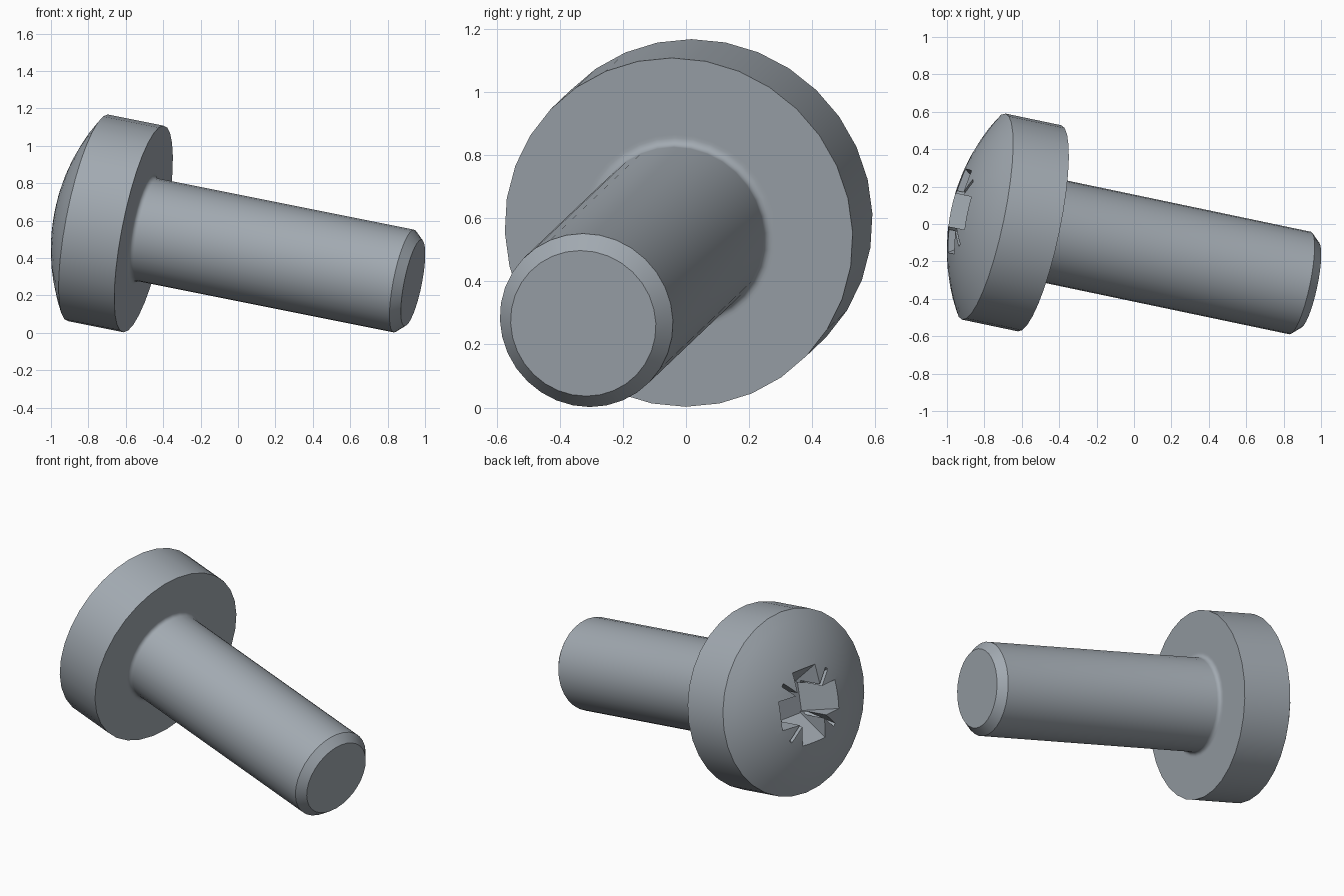
import bpy, bmesh, math
from mathutils import Matrix, Vector

cube = bpy.data.objects.get("Cube")
if cube:
    bpy.data.objects.remove(cube, do_unlink=True)

# Single steel colour
steel = bpy.data.materials.new("steel_grey")
steel.use_nodes = True
colour = (0.36, 0.40, 0.44, 1)
steel.diffuse_color = colour
steel.node_tree.nodes["Principled BSDF"].inputs["Base Color"].default_value = colour

# Main sizes, measured along the screw axis from the underside of the head
SIDES = 32
HEAD_R, RIM, DOME = 0.563, 0.31, 0.163
SHAFT_R, TIP_R, LENGTH, FILLET = 0.28, 0.235, 1.5, 0.025
APEX = RIM + DOME


def add_object(name, bm):
    bmesh.ops.recalc_face_normals(bm, faces=bm.faces)
    mesh = bpy.data.meshes.new(name)
    bm.to_mesh(mesh)
    bm.free()
    obj = bpy.data.objects.new(name, mesh)
    bpy.context.collection.objects.link(obj)
    mesh.materials.append(steel)
    return obj


def revolve(name, profile):
    """Spin (radius, height) points around the local z axis."""
    bm = bmesh.new()
    verts = [bm.verts.new((r, 0, z)) for r, z in profile]
    edges = [bm.edges.new(pair) for pair in zip(verts, verts[1:])]
    bmesh.ops.spin(bm, geom=verts + edges, cent=(0, 0, 0), axis=(0, 0, 1),
                   angle=math.tau, steps=SIDES)
    bmesh.ops.remove_doubles(bm, verts=bm.verts, dist=1e-5)
    return add_object(name, bm)


def tapered_bar(name, width, top_half, low_half, depth, angle):
    """Bar through the axis whose ends slope inward with depth."""
    bm = bmesh.new()
    bmesh.ops.create_cube(bm, size=1)
    for v in bm.verts:
        half = top_half if v.co.z > 0 else low_half
        height = APEX + 0.02 if v.co.z > 0 else APEX - depth
        v.co = Vector((math.copysign(half, v.co.x), v.co.y * width, height))
    bm.transform(Matrix.Rotation(angle, 4, 'Z'))
    return add_object(name, bm)


# Screw outline: domed head, rim, fillet under the head, shaft, chamfered tip
ball_r = (HEAD_R ** 2 + DOME ** 2) / (2 * DOME)
spread = math.asin(HEAD_R / ball_r)
profile = [(ball_r * math.sin(spread * i / 8),
            APEX - ball_r + ball_r * math.cos(spread * i / 8)) for i in range(9)]
profile += [(HEAD_R, 0), (SHAFT_R + FILLET + 0.01, 0)]
for i in range(5):
    a = math.pi / 2 * i / 4
    profile.append((SHAFT_R + FILLET * (1 - math.sin(a)), -FILLET * (1 - math.cos(a))))
profile += [(SHAFT_R, TIP_R + 0.045 - SHAFT_R - LENGTH + 0.05), (TIP_R, -LENGTH), (0, -LENGTH)]
screw = revolve("pan_head_screw", profile)

# Cross recess: two wide wings and two thin diagonal slits
cutters = []
for i in range(2):
    turn = math.pi / 2 * i
    cutters.append(tapered_bar("wing_cutter", 0.18, 0.26, 0.10, 0.22, turn))
    cutters.append(tapered_bar("slit_cutter", 0.022, 0.29, 0.12, 0.20, turn + math.pi / 4))
for cutter in cutters:
    cutter.hide_render = True
    mod = screw.modifiers.new("recess", 'BOOLEAN')
    mod.object, mod.operation, mod.solver = cutter, 'DIFFERENCE', 'EXACT'
graph = bpy.context.evaluated_depsgraph_get()
cut_mesh = bpy.data.meshes.new_from_object(screw.evaluated_get(graph))
screw.modifiers.clear()
screw.data = cut_mesh
for cutter in cutters:
    bpy.data.objects.remove(cutter, do_unlink=True)

# Lay the screw down, tip pointing to +x and slightly down and forward
up = -Vector((1, -0.21, -0.2)).normalized()
side = (Vector((0, 0, 1)) - up * up.z).normalized()
pose = Matrix((side, up.cross(side), up)).transposed().to_4x4()
cut_mesh.transform(Matrix.Translation((-0.505, -0.023, 0.555)) @ pose)

# Smooth shading with sharp edges kept
bpy.ops.object.select_all(action='DESELECT')
screw.select_set(True)
bpy.context.view_layer.objects.active = screw
bpy.ops.object.shade_smooth_by_angle(angle=math.radians(30))
